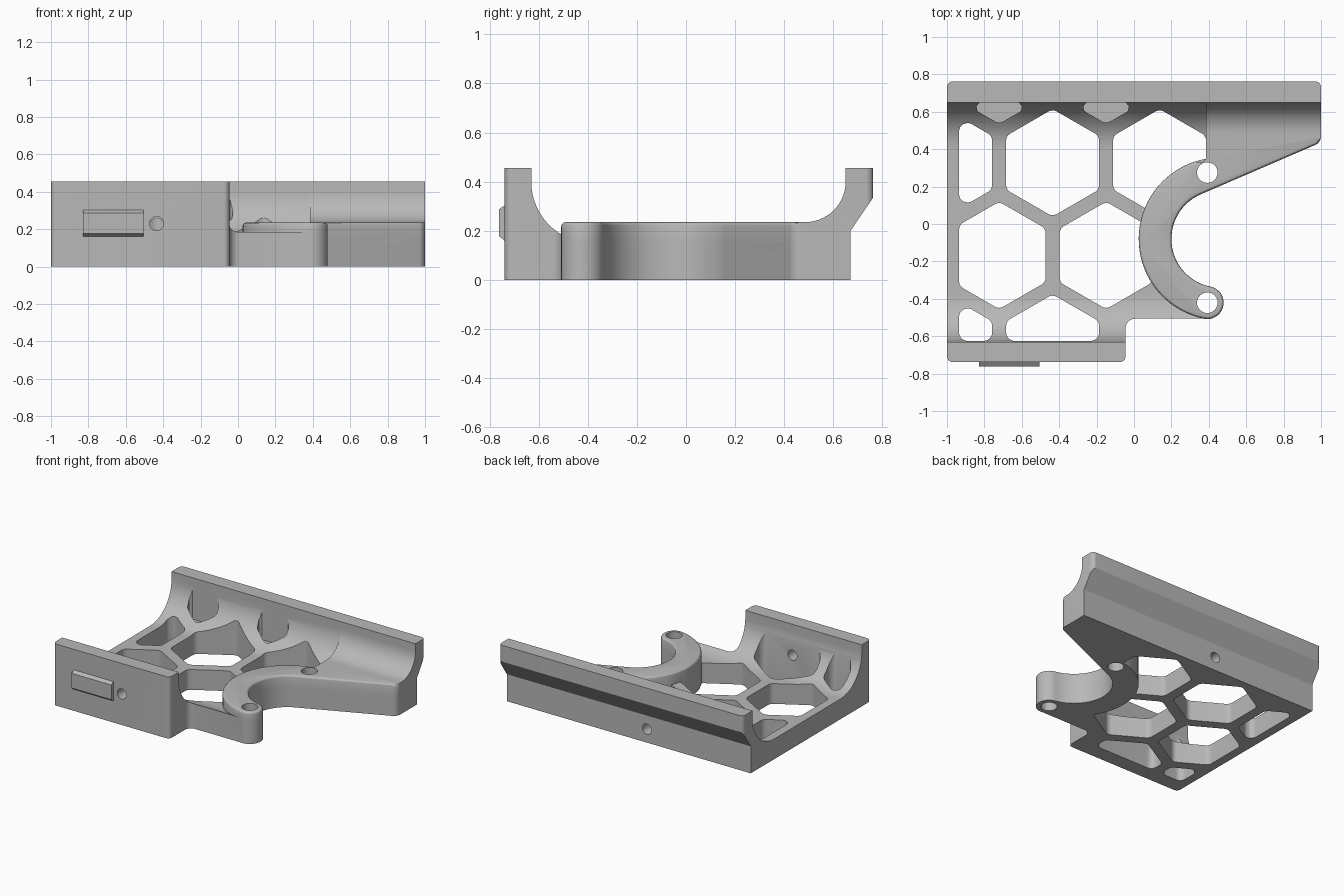
import bpy, bmesh, math
from mathutils import Vector

cube = bpy.data.objects.get("Cube")
if cube:
    bpy.data.objects.remove(cube, do_unlink=True)

grey = bpy.data.materials.new("plain_grey")
grey.use_nodes = True
grey.diffuse_color = (0.48, 0.48, 0.48, 1)
grey.node_tree.nodes["Principled BSDF"].inputs["Base Color"].default_value = (0.48, 0.48, 0.48, 1)


def prism(name, pts, axis, lo, hi):
    """Extrude a flat outline along x, y or z."""
    place = {"x": lambda p, q, d: (d, p, q),
             "y": lambda p, q, d: (p, d, q),
             "z": lambda p, q, d: (p, q, d)}[axis]
    bm = bmesh.new()
    low = [bm.verts.new(place(p[0], p[1], lo)) for p in pts]
    high = [bm.verts.new(place(p[0], p[1], hi)) for p in pts]
    bm.faces.new(low)
    bm.faces.new(high)
    for i in range(len(pts)):
        j = (i + 1) % len(pts)
        bm.faces.new((low[i], low[j], high[j], high[i]))
    bmesh.ops.recalc_face_normals(bm, faces=bm.faces)
    mesh = bpy.data.meshes.new(name)
    bm.to_mesh(mesh)
    bm.free()
    mesh.materials.append(grey)
    obj = bpy.data.objects.new(name, mesh)
    bpy.context.collection.objects.link(obj)
    return obj


def boolean(obj, tool, operation):
    """Apply a boolean and discard the tool."""
    tool.hide_render = True
    mod = obj.modifiers.new("cut", "BOOLEAN")
    mod.operation, mod.solver, mod.object = operation, "EXACT", tool
    bpy.context.view_layer.objects.active = obj
    bpy.ops.object.modifier_apply(modifier=mod.name)
    bpy.data.objects.remove(tool, do_unlink=True)


def arc(cx, cy, r, start, end, steps):
    angles = [math.radians(start + (end - start) * i / steps) for i in range(steps + 1)]
    return [(cx + r * math.cos(a), cy + r * math.sin(a)) for a in angles]


def rounded(pts, steps=6):
    """Round each (x, y, radius) corner; two-value points stay sharp."""
    out = []
    for i, p in enumerate(pts):
        if len(p) == 2:
            out.append(p)
            continue
        here = Vector(p[:2])
        a, b = Vector(pts[i - 1][:2]) - here, Vector(pts[(i + 1) % len(pts)][:2]) - here
        half = a.angle(b) / 2
        t = min(p[2] / math.tan(half), 0.45 * a.length, 0.45 * b.length)
        r = t * math.tan(half)
        a.normalize()
        b.normalize()
        centre = here + (a + b).normalized() * (r / math.sin(half))
        s, e = here + a * t - centre, here + b * t - centre
        for k in range(steps + 1):
            f = k / steps
            d = s.lerp(e, f).normalized() * r
            out.append(tuple(centre + d))
    return out


def clip(pts, axis, limit, sign):
    """Keep the side of an outline where sign * coordinate >= sign * limit."""
    out = []
    for i, b in enumerate(pts):
        a = pts[i - 1]
        da, db = sign * (a[axis] - limit), sign * (b[axis] - limit)
        if da * db < 0:
            f = da / (da - db)
            out.append((a[0] + (b[0] - a[0]) * f, a[1] + (b[1] - a[1]) * f))
        if db >= 0:
            out.append(b)
    return out


# Shared dimensions
CX, CY, R_IN, R_OUT = 0.46, -0.08, 0.26, 0.435
LOBE_ANGLE, ARM_ANGLE = 258.7, 113.3
R_MID, R_CAP = (R_IN + R_OUT) / 2, (R_OUT - R_IN) / 2
lobe_x = CX + R_MID * math.cos(math.radians(LOBE_ANGLE))
lobe_y = CY + R_MID * math.sin(math.radians(LOBE_ANGLE))
cap = arc(lobe_x, lobe_y, R_CAP, LOBE_ANGLE, LOBE_ANGLE + 180, 18)
inner = arc(CX, CY, R_IN, LOBE_ANGLE, ARM_ANGLE, 36)[1:]
hook = cap + inner + [(1, 0.436, 0.05)]
back_face = [(0.67, 0), (0.67, 0.2), (0.762, 0.335), (0.762, 0.456), (0.65, 0.456)]

# Trough-shaped web with front and back walls
trough = ([(-0.738, 0)] + back_face + arc(0.40, 0.40, 0.25, 0, -90, 16)
          + arc(-0.38, 0.40, 0.25, -90, -180, 16) + [(-0.63, 0.456), (-0.738, 0.456)])
body = prism("bracket_body", trough, "x", -1.1, 1.1)
plan = rounded([(-1, -0.738, 0.03), (-0.045, -0.738, 0.03), (-0.045, cap[0][1], 0.05)]
               + hook + [(1, 0.762, 0.03), (-1, 0.762, 0.03)])
boolean(body, prism("plan_cutter", plan, "z", -0.1, 0.6), "INTERSECT")

# Honeycomb openings, and shallow pockets along the back wall
PITCH, HEX_R = 0.572, 0.287
ROW = PITCH * math.sqrt(3) / 2
cells = [(-2, 1, -0.1), (0, 1, -0.1), (2, 1, -0.1), (-1, 0, -0.1), (1, 0, -0.1),
         (-2, -1, -0.1), (0, -1, -0.1), (-1, 2, 0.15), (1, 2, 0.15)]
for col, row, floor in cells:
    x, y = -0.435 + col * PITCH / 2, -0.168 + row * ROW
    hexagon = arc(x, y, HEX_R, 30, 330, 5)
    for axis, limit, sign in ((0, -0.935, 1), (1, -0.625, 1), (1, 0.65, -1)):
        hexagon = clip(hexagon, axis, limit, sign)
    hexagon = rounded([(p[0], p[1], 0.045) for p in hexagon])
    boolean(body, prism("honeycomb_cutter", hexagon, "z", floor, 0.6), "DIFFERENCE")

# Raised hook ring and arm
TOP = 0.235
arm_profile = [(-0.8, 0)] + back_face + arc(0.485, 0.40, 0.165, 0, -90, 14) + [(-0.8, TOP)]
ring = prism("hook_ring", arm_profile, "x", -0.2, 1.1)
ring_plan = rounded(hook + [(1, 0.762, 0.03), (0.386, 0.762)]
                    + arc(CX, CY, R_OUT, 99.8, LOBE_ANGLE, 36)[:-1])
boolean(ring, prism("ring_cutter", ring_plan, "z", -0.1, 0.6), "INTERSECT")

# Soften the top rim of the ring
bm = bmesh.new()
bm.from_mesh(ring.data)
bmesh.ops.remove_doubles(bm, verts=bm.verts, dist=0.0001)
rim = [e for e in bm.edges
       if all(abs(v.co.z - TOP) < 0.001 and v.co.y < 0.46 for v in e.verts)
       and len(e.link_faces) == 2
       and min(abs(f.normal.z) for f in e.link_faces) < 0.1]
bmesh.ops.bevel(bm, geom=rim, offset=0.018, segments=3, profile=0.5, affect="EDGES")
bm.to_mesh(ring.data)
bm.free()
boolean(body, ring, "UNION")

# Bolt holes through the ring and screw holes through the walls
for x, y in ((lobe_x, lobe_y), (lobe_x, 0.275)):
    boolean(body, prism("bolt_cutter", arc(x, y, 0.055, 0, 348.75, 31), "z", -0.1, 0.6), "DIFFERENCE")
for x, z, lo, hi in ((-0.435, 0.23, -0.8, -0.55), (-0.149, 0.1, 0.52, 0.8)):
    boolean(body, prism("screw_cutter", arc(x, z, 0.038, 0, 345, 23), "y", lo, hi), "DIFFERENCE")

# Chamfered catch on the front wall
catch_profile = [(-0.736, 0.158), (-0.736, 0.305), (-0.762, 0.287), (-0.762, 0.178)]
catch = prism("front_catch", catch_profile, "x", -0.83, -0.505)

for obj in (body, catch):
    bpy.ops.object.select_all(action="DESELECT")
    obj.select_set(True)
    bpy.context.view_layer.objects.active = obj
    bpy.ops.object.shade_smooth_by_angle(angle=math.radians(28))
